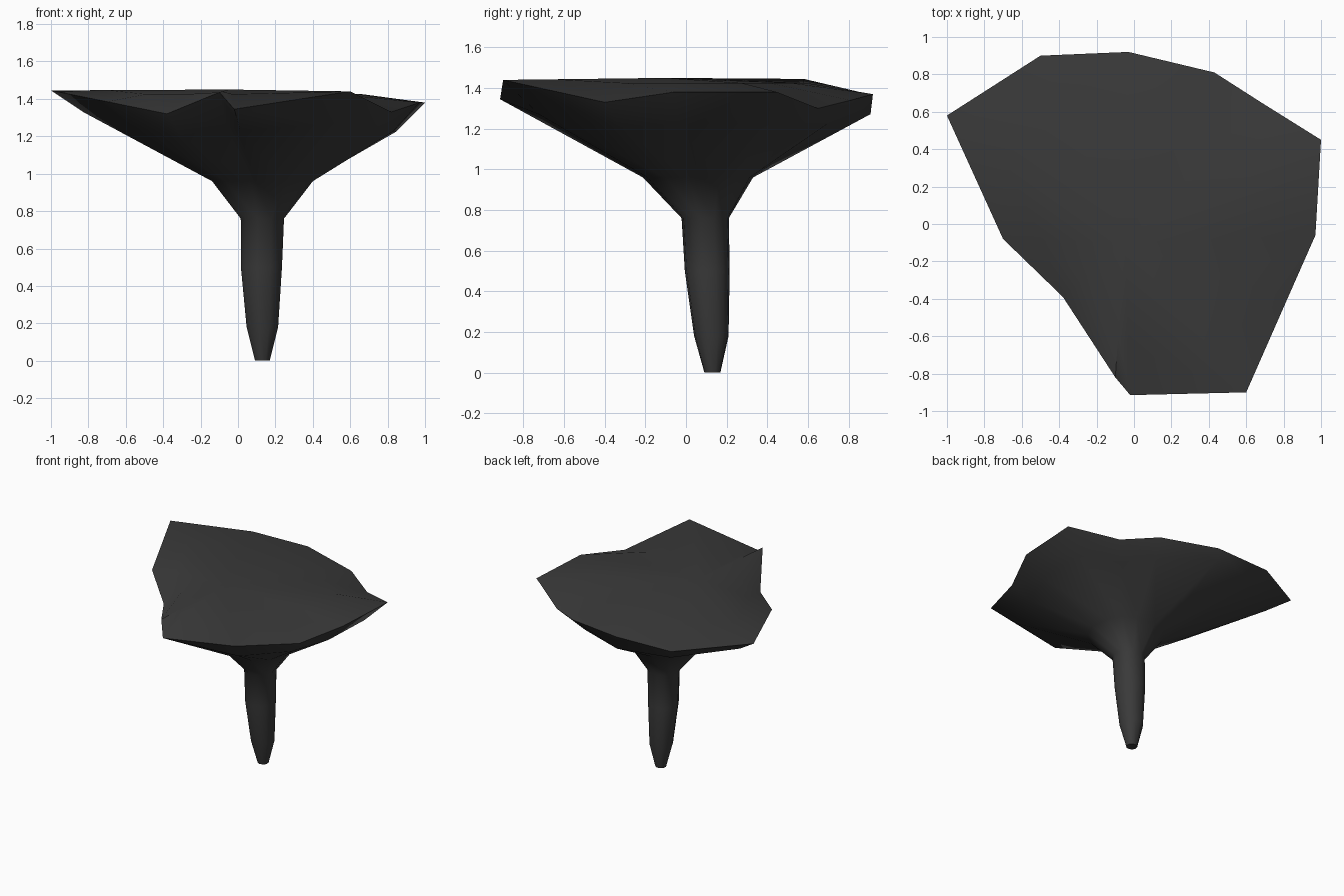
import bpy, bmesh, math
from mathutils import Vector

if "Cube" in bpy.data.objects:
    bpy.data.objects.remove(bpy.data.objects["Cube"])

# Rim of the cap, counter-clockwise: x, y, z, underside reach, underside sag
RIM = [(1, .45, 1.38, .75, .05), (.68, .65, 1.30, .75, .03), (.43, .81, 1.34, .8, .03),
       (-.03, .92, 1.37, .98, .09), (-.5, .9, 1.37, .85, .04), (-1, .58, 1.445, .8, .02),
       (-.7, -.08, 1.385, .75, .03), (-.38, -.39, 1.32, .75, .03), (-.1, -.82, 1.435, .75, .06),
       (-.02, -.915, 1.345, .7, .0), (.6, -.9, 1.44, .75, .05), (.82, -.4, 1.33, .75, .03),
       (.97, -.06, 1.38, .75, .05)]
# Stem rings from neck to foot: centre x, centre y, radius, z
STEM = [(.13, .06, .275, .96), (.13, .095, .118, .76), (.125, .105, .112, .5),
        (.13, .125, .086, .18), (.13, .13, .04, 0)]
CENTRE = Vector((.13, .1, 0))

bm = bmesh.new()
angles = [math.atan2(r[1] - CENTRE.y, r[0] - CENTRE.x) for r in RIM]
rim = [Vector(r[:3]) for r in RIM]
stem = [[Vector((x + r * math.cos(a), y + r * math.sin(a), z)) for a in angles]
        for x, y, r, z in STEM]

# Underside ring between the rim and the neck
under = [n.lerp(p, r[3]) - Vector((0, 0, r[4])) for n, p, r in zip(stem[0], rim, RIM)]
# Nearly level inner ring of the top surface
peak = Vector((-.05, -.1, 1.45))
top = []
for p in rim:
    q = peak.lerp(p, .68)
    q.z = max(q.z, 1.425)
    top.append(q)

rings = [[bm.verts.new(p) for p in ring] for ring in [top, rim, under] + stem]
n = len(RIM)
for a, b in zip(rings, rings[1:]):
    for i in range(n):
        j = (i + 1) % n
        bm.faces.new((a[i], b[i], b[j], a[j]))
tip = bm.verts.new(peak)
for i in range(n):
    bm.faces.new((tip, rings[0][i], rings[0][(i + 1) % n]))
bm.faces.new(list(reversed(rings[-1])))
bmesh.ops.recalc_face_normals(bm, faces=bm.faces)

mesh = bpy.data.meshes.new("flared_rock")
bm.to_mesh(mesh)
bm.free()
mat = bpy.data.materials.new("dark grey")
mat.diffuse_color = (.042, .042, .042, 1)
mat.use_nodes = True
mat.node_tree.nodes["Principled BSDF"].inputs["Base Color"].default_value = mat.diffuse_color
mesh.materials.append(mat)
obj = bpy.data.objects.new("flared_rock", mesh)
bpy.context.collection.objects.link(obj)
bpy.context.view_layer.objects.active = obj
obj.select_set(True)
bpy.ops.object.shade_smooth_by_angle(angle=math.radians(40))
